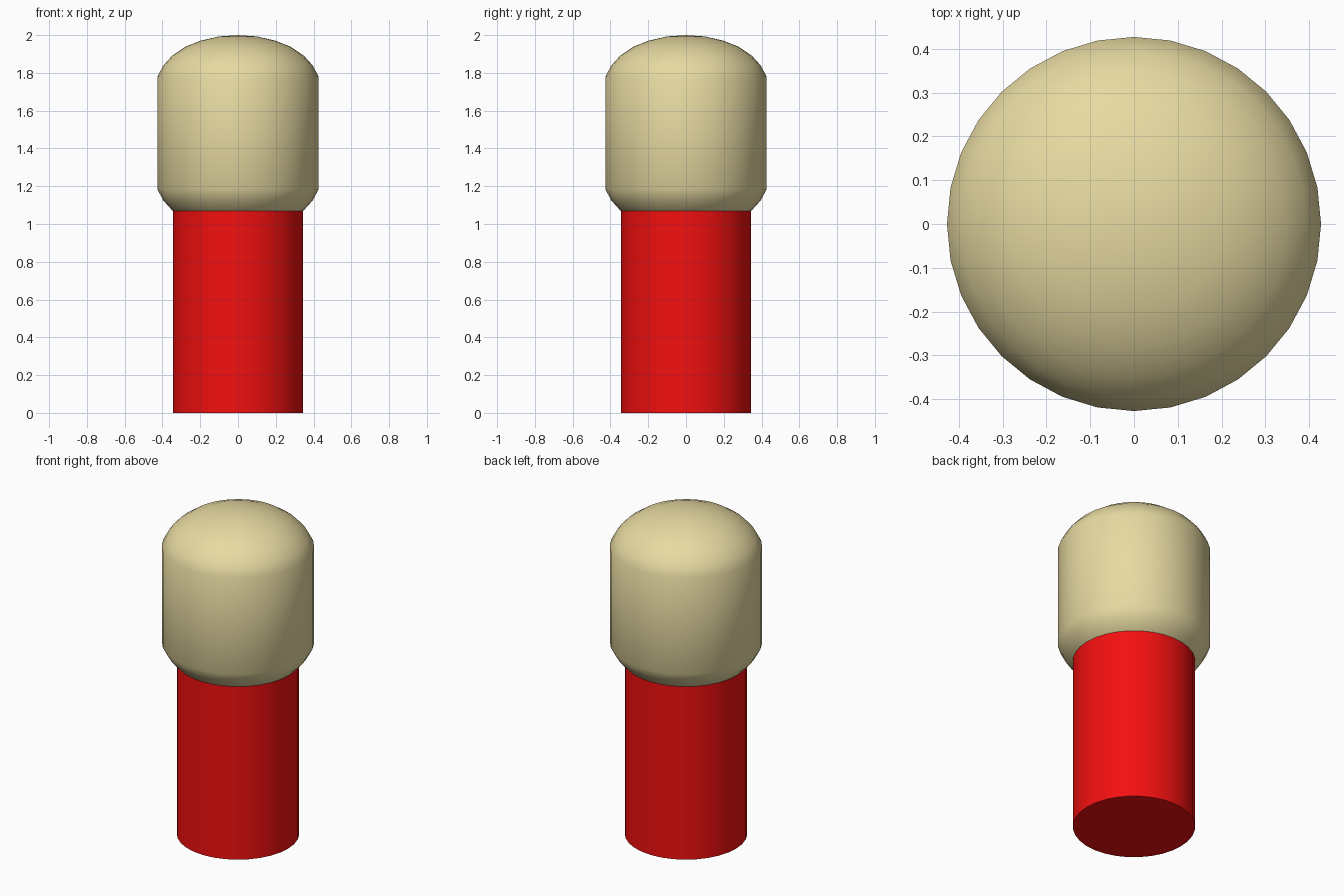
import bpy, bmesh, math

if "Cube" in bpy.data.objects:
    bpy.data.objects.remove(bpy.data.objects["Cube"])

SIDES = 32


def material(name, rgb):
    m = bpy.data.materials.new(name)
    m.diffuse_color = (*rgb, 1.0)
    m.use_nodes = True
    m.node_tree.nodes["Principled BSDF"].inputs["Base Color"].default_value = m.diffuse_color
    return m


def lathe(name, profile, mat, angle):
    """Spin an (r, z) profile, listed bottom to top, around z."""
    bm = bmesh.new()
    verts = [bm.verts.new((r, 0, z)) for r, z in profile]
    edges = [bm.edges.new(p) for p in zip(verts, verts[1:])]
    bmesh.ops.spin(bm, geom=verts + edges, cent=(0, 0, 0), axis=(0, 0, 1),
                   angle=2 * math.pi, steps=SIDES, use_duplicate=False)
    bmesh.ops.remove_doubles(bm, verts=bm.verts, dist=1e-4)
    bmesh.ops.recalc_face_normals(bm, faces=bm.faces)
    mesh = bpy.data.meshes.new(name)
    bm.to_mesh(mesh)
    bm.free()
    mesh.materials.append(mat)
    obj = bpy.data.objects.new(name, mesh)
    bpy.context.collection.objects.link(obj)
    bpy.ops.object.select_all(action='DESELECT')
    obj.select_set(True)
    bpy.context.view_layer.objects.active = obj
    bpy.ops.object.shade_smooth_by_angle(angle=math.radians(angle))
    return obj


# Rounded head: shallow dome mirrored at both ends of a straight wall
dome = [(0.427, 1.78), (0.395, 1.84), (0.35, 1.89), (0.28, 1.938),
        (0.20, 1.97), (0.10, 1.993), (0, 2.0)]
mid = 1.482
lower = [(r, 2 * mid - z) for r, z in reversed(dome)]
lathe("rounded_head", lower + dome, material("cream", (0.80, 0.70, 0.36)), 60)

# Straight shaft with its top hidden inside the head
lathe("shaft", [(0, 0), (0.343, 0), (0.343, 1.1), (0, 1.1)],
      material("red", (0.90, 0.005, 0.005)), 40)
